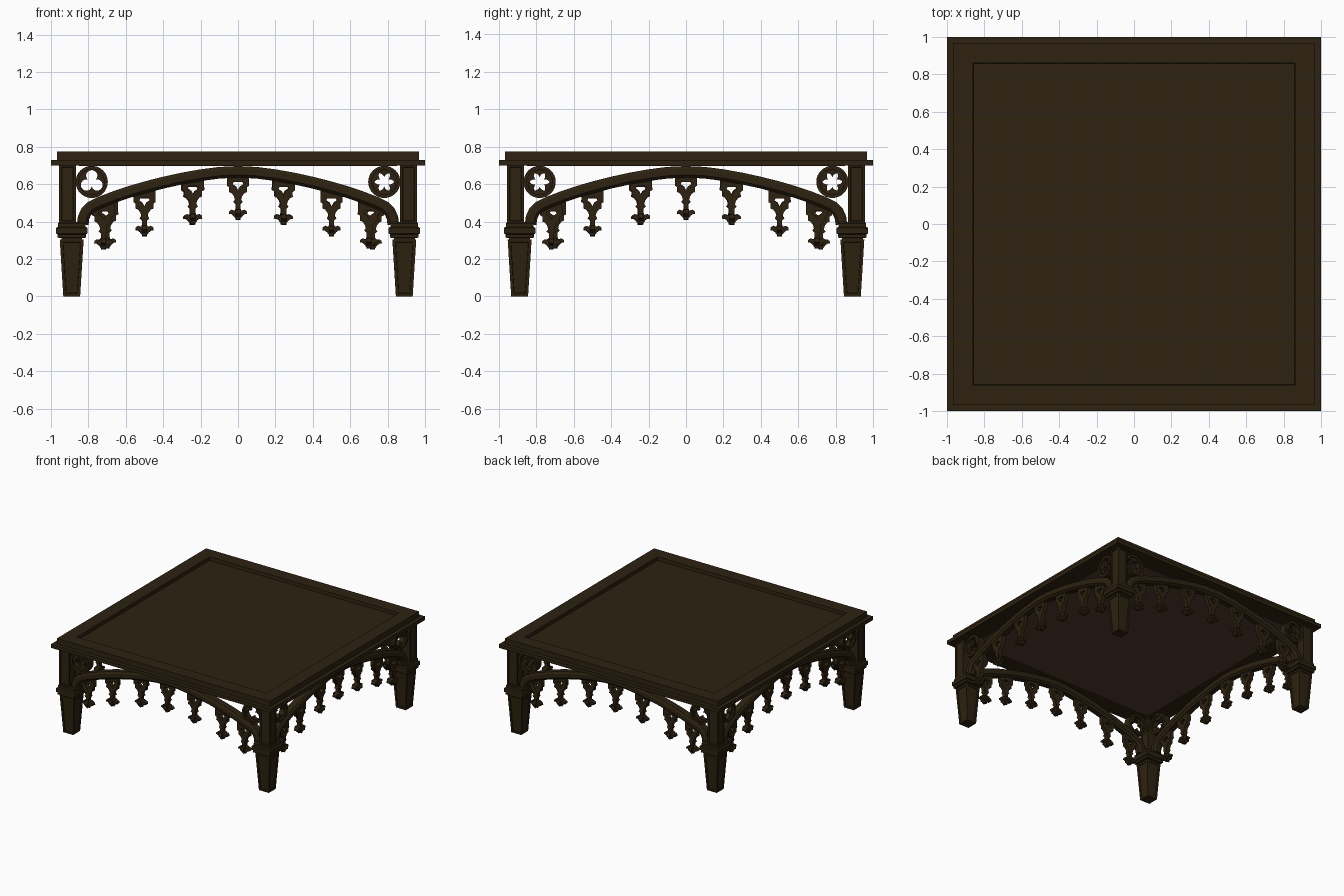
import bpy, bmesh, math
from mathutils import Matrix, Vector

if "Cube" in bpy.data.objects:
    bpy.data.objects.remove(bpy.data.objects["Cube"])


def material(name, rgb):
    m = bpy.data.materials.new(name)
    m.diffuse_color = (*rgb, 1)
    m.use_nodes = True
    m.node_tree.nodes["Principled BSDF"].inputs["Base Color"].default_value = m.diffuse_color
    return m


WOOD = material("dark oak", (0.026, 0.016, 0.005))
UNDER = material("red brown underside", (0.088, 0.041, 0.027))


def add(name, mesh, matrix=Matrix(), mat=WOOD):
    ob = bpy.data.objects.new(name, mesh)
    bpy.context.collection.objects.link(ob)
    mesh.materials.clear()
    mesh.materials.append(mat)
    ob.matrix_world = matrix
    return ob


def stack(name, rings, centre=(0, 0), panel=None, mat=WOOD, top_panel=None):
    """Square loft through (half width, z) rings, with optional sunk side or top panels."""
    bm = bmesh.new()
    loops = []
    for w, z in rings:
        loops.append([bm.verts.new((centre[0] + sx * w, centre[1] + sy * w, z))
                      for sx, sy in ((-1, -1), (1, -1), (1, 1), (-1, 1))])
    sides = []
    for a, b in zip(loops, loops[1:]):
        for i in range(4):
            j = (i + 1) % 4
            sides.append(bm.faces.new((a[i], a[j], b[j], b[i])))
    bm.faces.new(loops[0][::-1])
    top = bm.faces.new(loops[-1])
    bm.normal_update()
    for faces, inset, depth in ((sides, panel, -0.006), ([top], top_panel, -0.028)):
        if inset:
            bmesh.ops.inset_individual(bm, faces=faces, thickness=inset, depth=0, use_even_offset=True)
            bmesh.ops.inset_individual(bm, faces=faces, thickness=0.002, depth=depth, use_even_offset=True)
    me = bpy.data.meshes.new(name)
    bm.to_mesh(me)
    bm.free()
    return add(name, me, mat=mat)


def plate_mesh(name, loops, thick):
    """Flat upright plate from outline loops (inner loops become holes)."""
    cu = bpy.data.curves.new(name, 'CURVE')
    cu.dimensions = '2D'
    cu.fill_mode = 'BOTH'
    cu.extrude = thick / 2
    for pts in loops:
        sp = cu.splines.new('POLY')
        sp.points.add(len(pts) - 1)
        for p, (x, y) in zip(sp.points, pts):
            p.co = (x, y, 0, 1)
        sp.use_cyclic_u = True
    ob = bpy.data.objects.new(name, cu)
    bpy.context.collection.objects.link(ob)
    dg = bpy.context.evaluated_depsgraph_get()
    me = bpy.data.meshes.new_from_object(ob.evaluated_get(dg))
    bpy.data.objects.remove(ob)
    me.transform(Matrix.Rotation(math.pi / 2, 4, 'X'))
    me.name = name
    return me


def circle(r, n=32):
    return [(r * math.cos(2 * math.pi * i / n), r * math.sin(2 * math.pi * i / n)) for i in range(n)]


def trefoil(turn, d=0.033, r=0.030, n=48):
    pts = []
    for i in range(n):
        t = 2 * math.pi * i / n
        phi = (t + math.pi / 3) % (2 * math.pi / 3) - math.pi / 3
        rad = d * math.cos(phi) + math.sqrt(max(0, r * r - (d * math.sin(phi)) ** 2))
        pts.append((rad * math.cos(t + turn), rad * math.sin(t + turn)))
    return pts


def mirrored(half):
    return half + [(-x, y) for x, y in reversed(half) if x > 1e-6]


# Table top
stack("top_lower_edge", [(1.0, 0.70), (1.0, 0.73)])
stack("top_slab", [(0.968, 0.73), (0.968, 0.774)], top_panel=0.107)
stack("underside_panel", [(0.85, 0.698), (0.85, 0.702)], mat=UNDER)

# Legs: tapered foot, moulded collar, panelled post
for sx in (-1, 1):
    for sy in (-1, 1):
        c = (sx * 0.889, sy * 0.889)
        stack("leg_foot", [(0.045, 0), (0.064, 0.305)], c, panel=0.015)
        stack("leg_collar", [(0.056, 0.30), (0.056, 0.312), (0.076, 0.314), (0.076, 0.332), (0.084, 0.336),
                             (0.084, 0.366), (0.074, 0.372), (0.074, 0.39), (0.064, 0.398)], c)
        stack("leg_post", [(0.046, 0.39), (0.046, 0.705)], (sx * 0.911, sy * 0.911), panel=0.014)

# Arch mesh: chamfered section swept along a flattened arch
half = [(0.83, 0.385), (0.826, 0.42), (0.812, 0.452), (0.785, 0.479), (0.74, 0.501), (0.66, 0.532), (0.58, 0.559),
        (0.49, 0.585), (0.40, 0.608), (0.30, 0.630), (0.20, 0.648), (0.10, 0.661), (0.0, 0.666)]
path = [Vector((-x, 0, z)) for x, z in half] + [Vector((x, 0, z)) for x, z in half[-2::-1]]
section = [(-0.020, -0.031), (0.020, -0.031), (0.036, -0.016), (0.036, 0.016),
           (0.026, 0.031), (-0.026, 0.031), (-0.036, 0.016), (-0.036, -0.016)]
bm = bmesh.new()
rows = []
for i, p in enumerate(path):
    t = (path[min(i + 1, len(path) - 1)] - path[max(i - 1, 0)]).normalized()
    nrm = Vector((-t.z, 0, t.x))
    rows.append([bm.verts.new(p + nrm * b + Vector((0, a, 0))) for a, b in section])
for a, b in zip(rows, rows[1:]):
    for i in range(len(section)):
        j = (i + 1) % len(section)
        bm.faces.new((a[i], a[j], b[j], b[i]))
bm.faces.new(rows[0])
bm.faces.new(rows[-1])
bmesh.ops.recalc_face_normals(bm, faces=bm.faces)
arch = bpy.data.meshes.new("arch")
bm.to_mesh(arch)
bm.free()

# Pendant outlines: pierced bracket above a small leafy finial
lower = [(0.017, -0.118), (0.026, -0.129), (0.013, -0.141), (0.011, -0.158), (0.018, -0.176), (0.034, -0.170),
         (0.048, -0.180), (0.049, -0.194), (0.038, -0.193), (0.024, -0.204), (0.015, -0.216), (0.0, -0.226)]
upper = [(0.058, 0.03), (0.060, -0.042), (0.047, -0.050), (0.048, -0.076), (0.034, -0.082), (0.021, -0.10)]
hole = mirrored([(0.022, -0.022), (0.028, -0.034), (0.010, -0.046), (0.0, -0.066)])
pendant = plate_mesh("pendant", [mirrored(upper + lower), hole], 0.034)
cross = plate_mesh("pendant_finial", [mirrored([(x * 0.8, z) for x, z in lower])], 0.026)
rim = plate_mesh("roundel_rim", [circle(0.086), circle(0.068)], 0.06)
foil = [plate_mesh("roundel_trefoil", [circle(0.072), trefoil(a)], 0.032)
        for a in (math.pi / 2, -math.pi / 2)]

pend = [(-0.72, 0.476), (-0.50, 0.548), (-0.24, 0.611), (0, 0.634), (0.245, 0.608), (0.50, 0.546), (0.70, 0.481)]
turns = [(0, 0), (0, 0), (1, 0), (1, 1)]

# Four sides, each turned a quarter
for k in range(4):
    side = Matrix.Rotation(k * math.pi / 2, 4, 'Z') @ Matrix.Translation((0, -0.911, 0))
    add("side_arch", arch, side)
    for x, z in pend:
        at = side @ Matrix.Translation((x, 0, z))
        add("pendant", pendant, at)
        add("pendant_finial", cross, at @ Matrix.Rotation(math.pi / 2, 4, 'Z'))
    for s, t in zip((-1, 1), turns[k]):
        at = side @ Matrix.Translation((s * 0.782, 0, 0.612))
        add("roundel_rim", rim, at)
        add("roundel_trefoil", foil[t], at)
